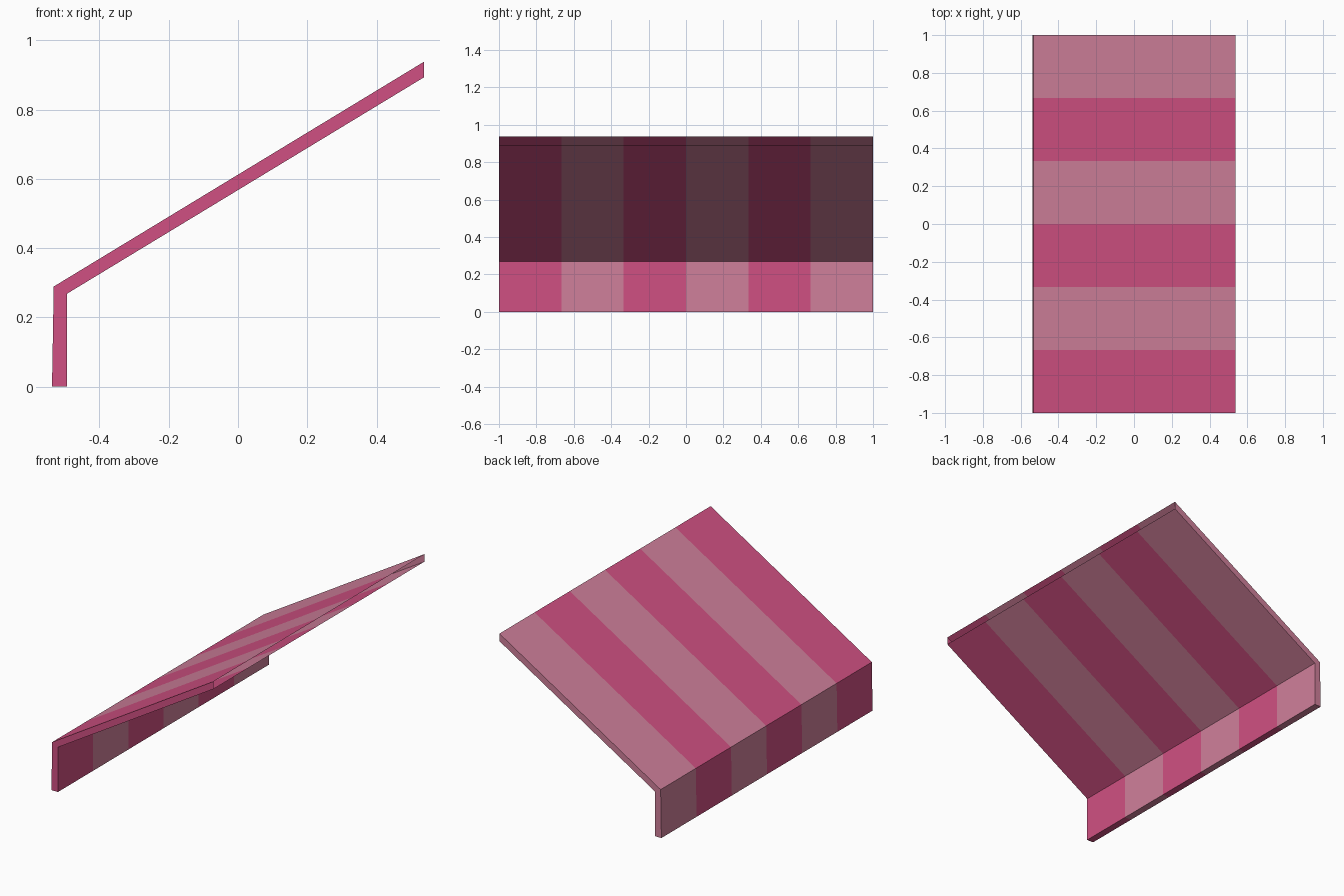
import bpy, bmesh

if "Cube" in bpy.data.objects:
    bpy.data.objects.remove(bpy.data.objects["Cube"])

# Bent awning profile in x, z (clockwise seen from the front)
PROFILE = [(-0.537, 0), (-0.532, 0.289), (0.537, 0.938),
           (0.537, 0.893), (-0.494, 0.268), (-0.494, 0)]
SIDES = [(0, 1), (1, 2), (3, 4), (4, 5), (5, 0)]   # upper tip (2, 3) is open
STRIPES = 6


def material(name, srgb):
    m = bpy.data.materials.new(name)
    m.diffuse_color = [((c / 255 + 0.055) / 1.055) ** 2.4 for c in srgb] + [1]
    m.use_nodes = True
    m.node_tree.nodes["Principled BSDF"].inputs["Base Color"].default_value = m.diffuse_color
    return m


bm = bmesh.new()
rings = []
for i in range(STRIPES + 1):
    y = -1 + 2 * i / STRIPES
    rings.append([bm.verts.new((x, y, z)) for x, z in PROFILE])

# Striped skin, alternating colour along y
for i in range(STRIPES):
    a, b = rings[i], rings[i + 1]
    for p, q in SIDES:
        bm.faces.new((a[p], a[q], b[q], b[p])).material_index = i % 2

# End caps, each a wall quad and a slope quad
for quad in ((0, 1, 4, 5), (1, 2, 3, 4)):
    bm.faces.new([rings[0][k] for k in reversed(quad)]).material_index = 0
    bm.faces.new([rings[-1][k] for k in quad]).material_index = (STRIPES - 1) % 2

mesh = bpy.data.meshes.new("striped_awning")
bm.to_mesh(mesh)
bm.free()
mesh.materials.append(material("deep pink", (208, 80, 130)))
mesh.materials.append(material("pale pink", (208, 128, 155)))
bpy.context.collection.objects.link(bpy.data.objects.new("striped_awning", mesh))
